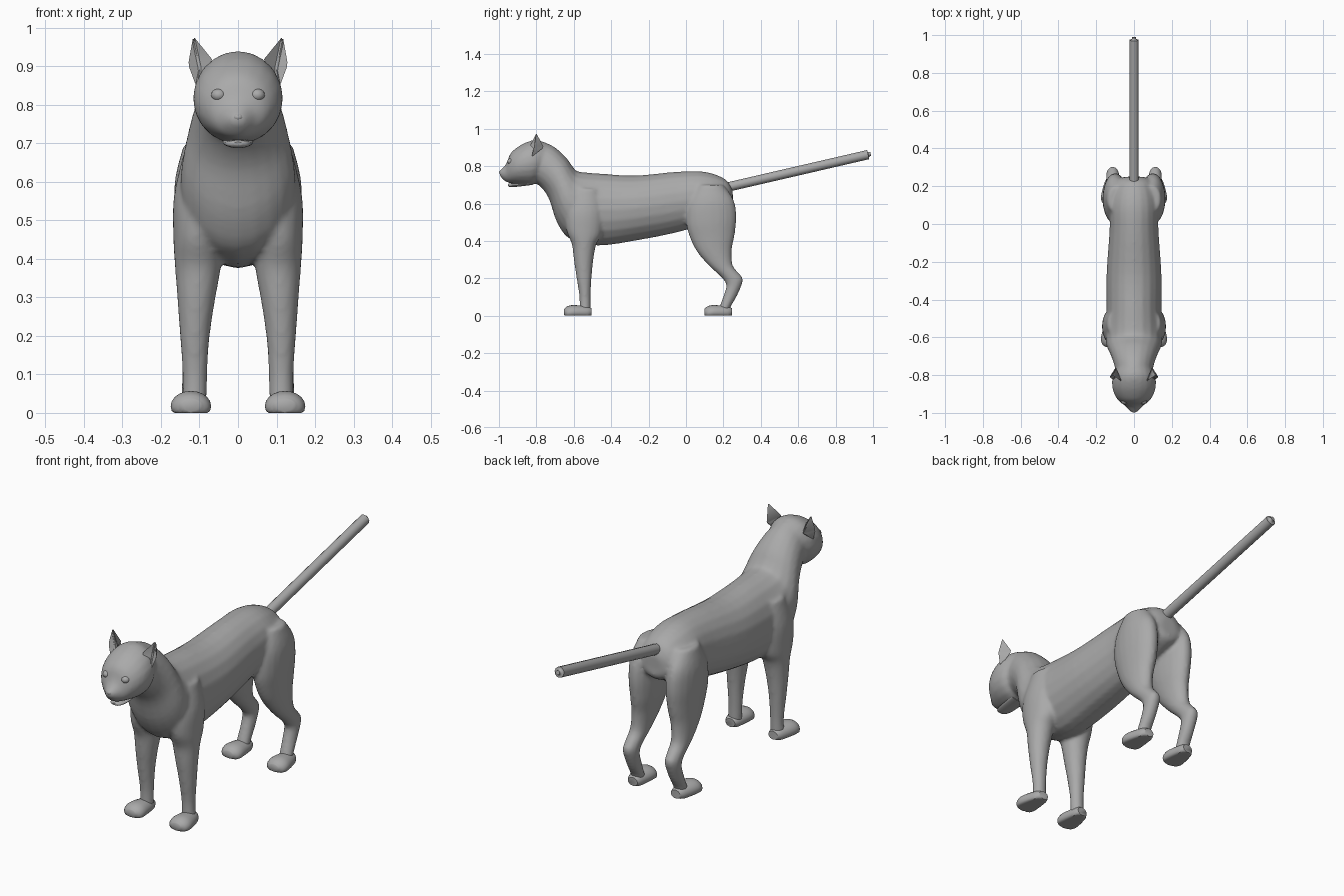
import bpy, bmesh
from math import sin, cos, pi, radians
from mathutils import Vector

cube = bpy.data.objects.get("Cube")
if cube:
    bpy.data.objects.remove(cube, do_unlink=True)

fur = bpy.data.materials.new("plain grey")
fur.use_nodes = True
fur.diffuse_color = (0.4, 0.4, 0.4, 1)
fur.node_tree.nodes["Principled BSDF"].inputs["Base Color"].default_value = (0.4, 0.4, 0.4, 1)


def spline(a, b, c, d, t):
    """Smooth interpolation between rows b and c."""
    return [q + 0.5 * t * (r - p + t * (2 * p - 5 * q + 4 * r - s + t * (3 * (q - r) + s - p)))
            for p, q, r, s in zip(a, b, c, d)]


def loft(bm, rows, side=1, sides=20, steps=4, floor=None):
    """Skin oval rings; each row is edge A (y, z), edge B (y, z), centre x, half width."""
    fine = []
    last = len(rows) - 1
    for i in range(last):
        quad = [rows[max(i - 1, 0)], rows[i], rows[i + 1], rows[min(i + 2, last)]]
        fine += [spline(*quad, k / steps) for k in range(steps)]
    fine.append(rows[-1])
    rings = []
    for ya, za, yb, zb, x, w in fine:
        mid = Vector((side * x, (ya + yb) / 2, (za + zb) / 2))
        arm = Vector((0, (ya - yb) / 2, (za - zb) / 2))
        ring = []
        for k in range(sides):
            a = 2 * pi * k / sides
            p = mid + arm * cos(a) + Vector((w * sin(a), 0, 0))
            if floor is not None:
                p.z = max(p.z, floor)
            ring.append(bm.verts.new(p))
        rings.append(ring)
    faces = [bm.faces.new(rings[0]), bm.faces.new(rings[-1][::-1])]
    for r, s in zip(rings, rings[1:]):
        for k in range(sides):
            n = (k + 1) % sides
            faces.append(bm.faces.new((r[k], s[k], s[n], r[n])))
    bmesh.ops.recalc_face_normals(bm, faces=faces)


def finish(bm, name, angle=50):
    mesh = bpy.data.meshes.new(name)
    bm.to_mesh(mesh)
    bm.free()
    mesh.materials.append(fur)
    ob = bpy.data.objects.new(name, mesh)
    bpy.context.collection.objects.link(ob)
    bpy.ops.object.select_all(action="DESELECT")
    ob.select_set(True)
    bpy.context.view_layer.objects.active = ob
    bpy.ops.object.shade_smooth_by_angle(angle=radians(angle))
    return ob


def ellipsoid(name, centre, size):
    bm = bmesh.new()
    bmesh.ops.create_uvsphere(bm, u_segments=16, v_segments=10, radius=1)
    bmesh.ops.scale(bm, vec=size, verts=bm.verts)
    bmesh.ops.translate(bm, vec=centre, verts=bm.verts)
    return finish(bm, name)


# Trunk and neck: back edge, belly edge, centre, half width
trunk = [
    (.25, .67, .25, .60, 0, .04), (.21, .73, .24, .55, 0, .09),
    (.10, .77, .12, .50, 0, .125), (-.05, .77, -.03, .45, 0, .13),
    (-.27, .75, -.25, .405, 0, .145), (-.45, .76, -.47, .375, 0, .145),
    (-.57, .77, -.62, .41, 0, .15), (-.60, .79, -.69, .50, 0, .145),
    (-.64, .845, -.735, .63, 0, .125), (-.70, .90, -.79, .70, 0, .105),
    (-.76, .93, -.84, .71, 0, .095)]
# Head and muzzle: top edge, under edge
head = [
    (-.74, .92, -.78, .73, 0, .09), (-.80, .94, -.82, .70, 0, .114),
    (-.86, .925, -.87, .70, 0, .115), (-.91, .895, -.91, .705, 0, .10),
    (-.94, .865, -.945, .71, 0, .075), (-.96, .815, -.965, .717, 0, .047),
    (-.985, .785, -.98, .73, 0, .03), (-1, .775, -.997, .75, 0, .014)]
# Legs: front edge, rear edge
foreleg = [
    (-.60, .68, -.46, .68, .09, .05), (-.64, .56, -.44, .56, .105, .062),
    (-.64, .46, -.45, .44, .105, .063), (-.61, .38, -.48, .38, .104, .06),
    (-.60, .30, -.495, .30, .108, .05), (-.585, .20, -.505, .20, .112, .039),
    (-.57, .10, -.51, .10, .112, .032), (-.57, .02, -.51, .02, .113, .032)]
hindleg = [
    (.06, .70, .20, .70, .09, .05), (.01, .60, .255, .62, .10, .063),
    (0, .50, .27, .53, .10, .066), (.02, .42, .26, .43, .10, .06),
    (.06, .34, .245, .35, .105, .05), (.125, .265, .25, .27, .11, .041),
    (.19, .205, .285, .225, .112, .036), (.215, .165, .305, .19, .113, .034),
    (.205, .12, .275, .11, .113, .032), (.18, .05, .24, .05, .115, .032),
    (.17, .02, .23, .02, .115, .032)]

# Trunk, head and legs fused into one smooth skin
bm = bmesh.new()
loft(bm, trunk)
loft(bm, head)
for side in (1, -1):
    loft(bm, foreleg, side)
    loft(bm, hindleg, side)
body = finish(bm, "body", 180)
fuse = body.modifiers.new("fuse", "REMESH")
fuse.mode = "VOXEL"
fuse.voxel_size = 0.009
fuse.use_smooth_shade = True
soften = body.modifiers.new("soften", "SMOOTH")
soften.iterations = 6

# Paws: flat underneath
paw = [(-.505, .04, -.505, 0, .115, .025), (-.53, .05, -.53, -.015, .118, .038),
       (-.60, .057, -.60, -.02, .122, .052), (-.635, .05, -.635, -.02, .122, .047),
       (-.652, .035, -.652, .005, .122, .025)]
for label, shift in (("front", 0), ("hind", .75)):
    for word, side in (("left", 1), ("right", -1)):
        bm = bmesh.new()
        loft(bm, [(a + shift, b, c + shift, d, x, w) for a, b, c, d, x, w in paw],
             side, floor=0)
        finish(bm, f"{label}_{word}_paw")

# Lower jaw
bm = bmesh.new()
loft(bm, [(-.82, .72, -.82, .70, 0, .04), (-.90, .71, -.90, .69, 0, .038),
          (-.94, .708, -.94, .688, 0, .028), (-.952, .703, -.952, .695, 0, .012)])
finish(bm, "lower_jaw")

# Nose and eyes
ellipsoid("nose", (0, -.987, .768), (.014, .012, .01))
for word, side in (("left", 1), ("right", -1)):
    ellipsoid(f"{word}_eye", (side * .05, -.935, .825), (.02, .02, .017))

# Ears: pointed shells with a hollow front
for word, side in (("left", 1), ("right", -1)):
    bm = bmesh.new()
    tip, outer, low, inner, back, hollow = [bm.verts.new((side * x, y, z)) for x, y, z in (
        (.118, -.80, .984), (.132, -.815, .905), (.108, -.83, .84),
        (.062, -.835, .915), (.095, -.755, .90), (.098, -.80, .89))]
    for f in ((tip, back, inner), (tip, outer, back), (outer, low, back), (back, low, inner),
              (tip, inner, hollow), (tip, hollow, outer), (outer, hollow, low),
              (low, hollow, inner)):
        bm.faces.new(f)
    bmesh.ops.recalc_face_normals(bm, faces=bm.faces)
    bmesh.ops.bevel(bm, geom=list(bm.edges), offset=.005, segments=2, affect="EDGES")
    finish(bm, f"{word}_ear", 60)

# Tail: straight rod with a rounded tip
start, end = Vector((0, .18, .678)), Vector((0, .976, .862))
bm = bmesh.new()
bmesh.ops.create_cone(bm, cap_ends=True, segments=12, radius1=.025, radius2=.025,
                      depth=(end - start).length + .024)
rim = [e for e in bm.edges if all(v.co.z > 0 for v in e.verts)]
bmesh.ops.bevel(bm, geom=rim, offset=.014, segments=3, affect="EDGES")
tail = finish(bm, "tail", 60)
tail.rotation_euler = (end - start).to_track_quat("Z", "Y").to_euler()
tail.location = (start + end) / 2
